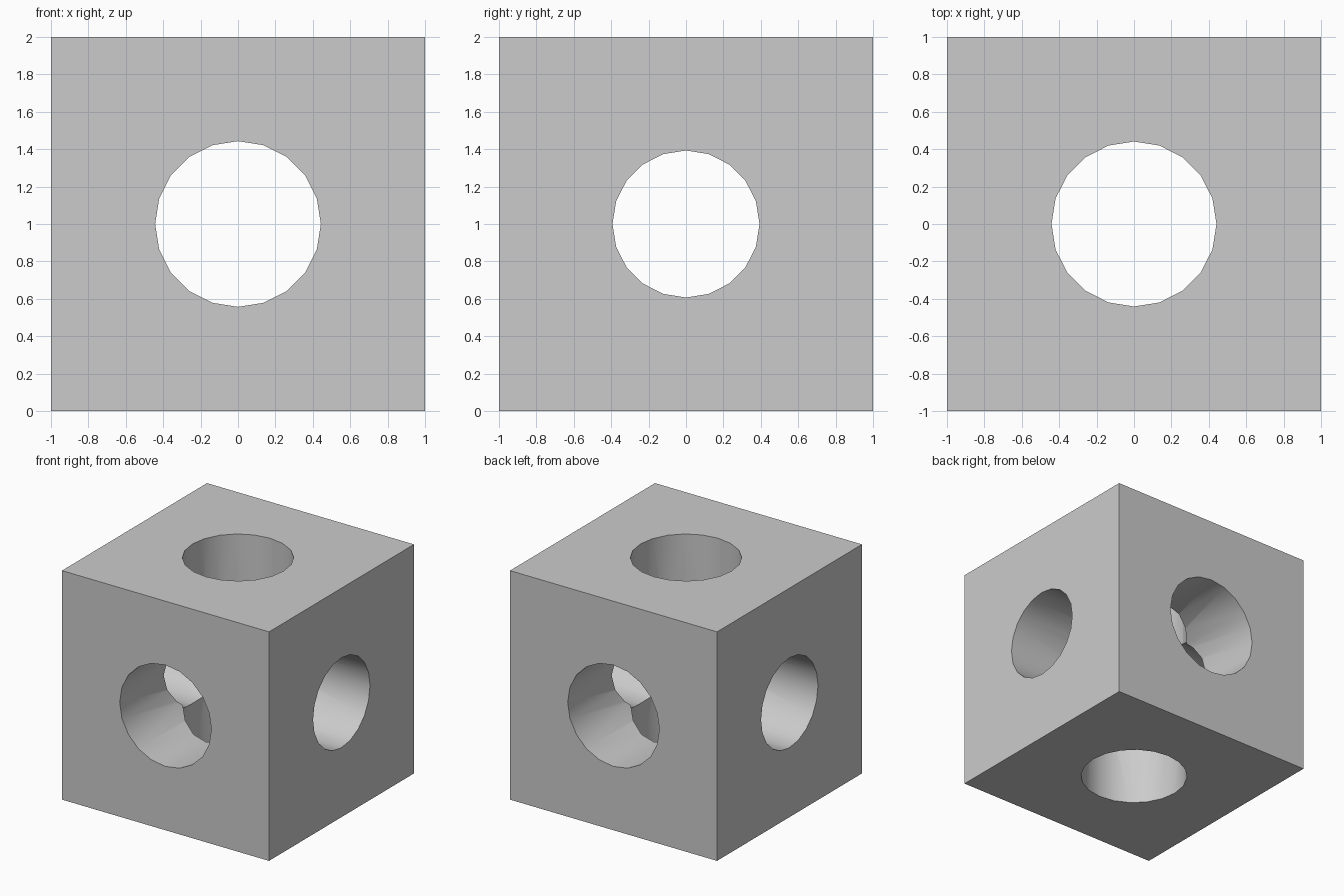
import bpy
from math import pi, radians

if "Cube" in bpy.data.objects:
    bpy.data.objects.remove(bpy.data.objects["Cube"])

CENTRE = (0, 0, 1)

# Solid block standing on the ground
bpy.ops.mesh.primitive_cube_add(size=2, location=CENTRE)
block = bpy.context.object
block.name = "drilled_block"


def drill(name, radius, rotation):
    """Bore a 20-sided hole right through the block."""
    bpy.ops.mesh.primitive_cylinder_add(vertices=20, radius=radius, depth=3,
                                        location=CENTRE, rotation=rotation)
    cutter = bpy.context.object
    cutter.name = name
    cutter.hide_render = True
    mod = block.modifiers.new(name, 'BOOLEAN')
    mod.operation = 'DIFFERENCE'
    mod.solver = 'EXACT'
    mod.object = cutter
    bpy.context.view_layer.objects.active = block
    bpy.ops.object.modifier_apply(modifier=mod.name)
    bpy.data.objects.remove(cutter)


# One bore along each axis; the sideways one is narrower
drill("front_bore", 0.443, (pi / 2, 0, 0))
drill("side_bore", 0.393, (0, pi / 2, 0))
drill("top_bore", 0.441, (0, 0, 0))

# Smooth bore walls, sharp rims
block.select_set(True)
bpy.context.view_layer.objects.active = block
bpy.ops.object.shade_smooth_by_angle(angle=radians(30))
